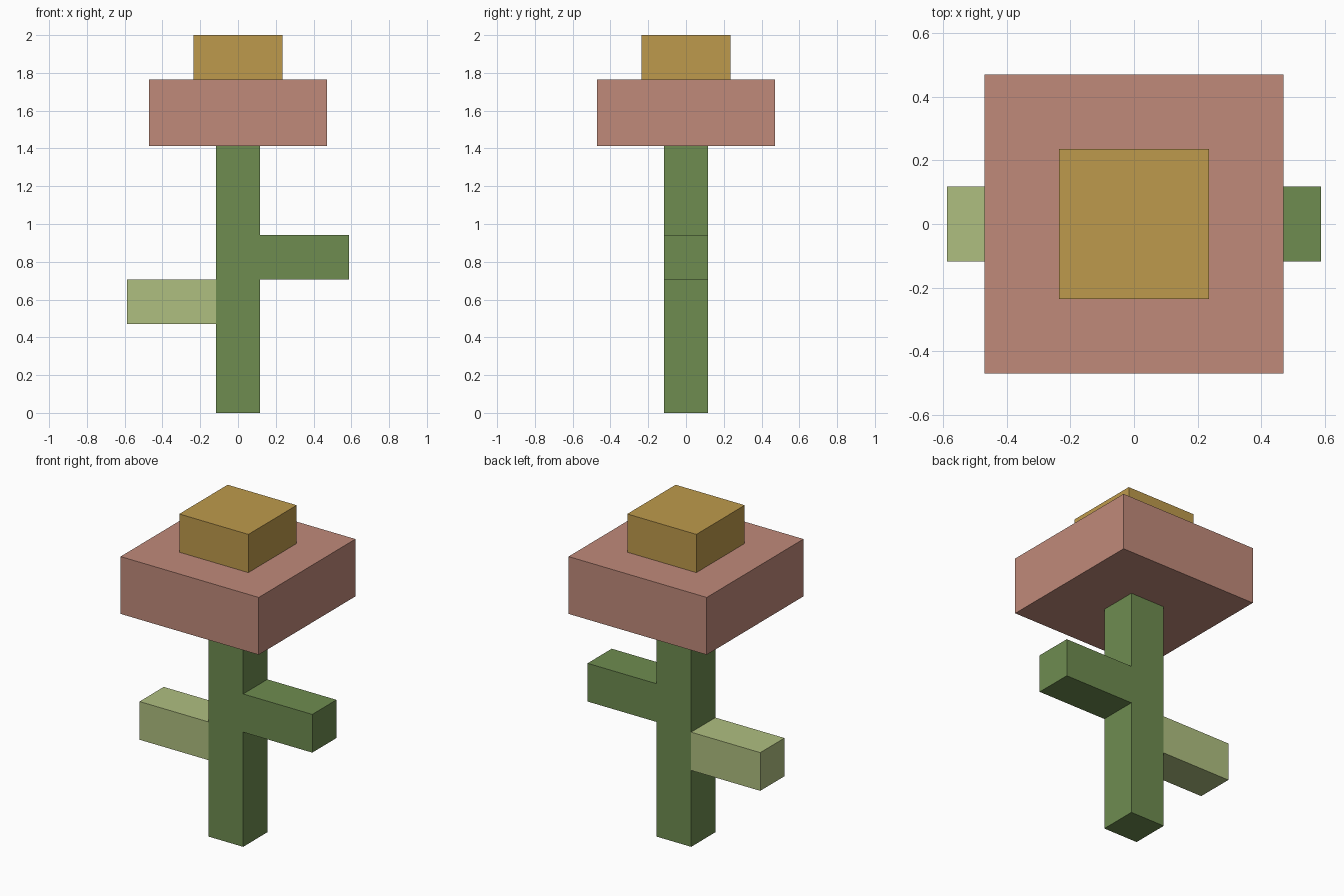
import bpy
import bmesh
from mathutils import Vector

default = bpy.data.objects.get("Cube")
if default:
    bpy.data.objects.remove(default, do_unlink=True)

U = 2 / 17  # block unit: the flower is 17 units tall


def linear(c):
    c /= 255
    return c / 12.92 if c <= 0.04045 else ((c + 0.055) / 1.055) ** 2.4


def material(name, *rgb):
    color = (*[linear(c) for c in rgb], 1)
    mat = bpy.data.materials.new(name)
    mat.use_nodes = True
    mat.diffuse_color = color
    mat.node_tree.nodes["Principled BSDF"].inputs["Base Color"].default_value = color
    return mat


def block(name, low, high, mat):
    """Box between two corners given in block units."""
    low, high = Vector(low) * U, Vector(high) * U
    bm = bmesh.new()
    bmesh.ops.create_cube(bm, size=1)
    bmesh.ops.scale(bm, vec=high - low, verts=bm.verts)
    mesh = bpy.data.meshes.new(name)
    bm.to_mesh(mesh)
    bm.free()
    mesh.materials.append(mat)
    obj = bpy.data.objects.new(name, mesh)
    obj.location = (low + high) / 2
    bpy.context.collection.objects.link(obj)
    return obj


green = material("stem green", 110, 140, 80)
pale_green = material("pale leaf green", 175, 191, 128)
pink = material("petal pink", 192, 138, 122)
gold = material("centre gold", 190, 154, 76)

# Stem and its two side leaves
block("stem", (-1, -1, 0), (1, 1, 12), green)
block("left_leaf", (1, -1, 6), (5, 1, 8), green)
block("right_leaf", (-5, -1, 4), (-1, 1, 6), pale_green)

# Flower head
block("petals", (-4, -4, 12), (4, 4, 15), pink)
block("flower_centre", (-2, -2, 15), (2, 2, 17), gold)
